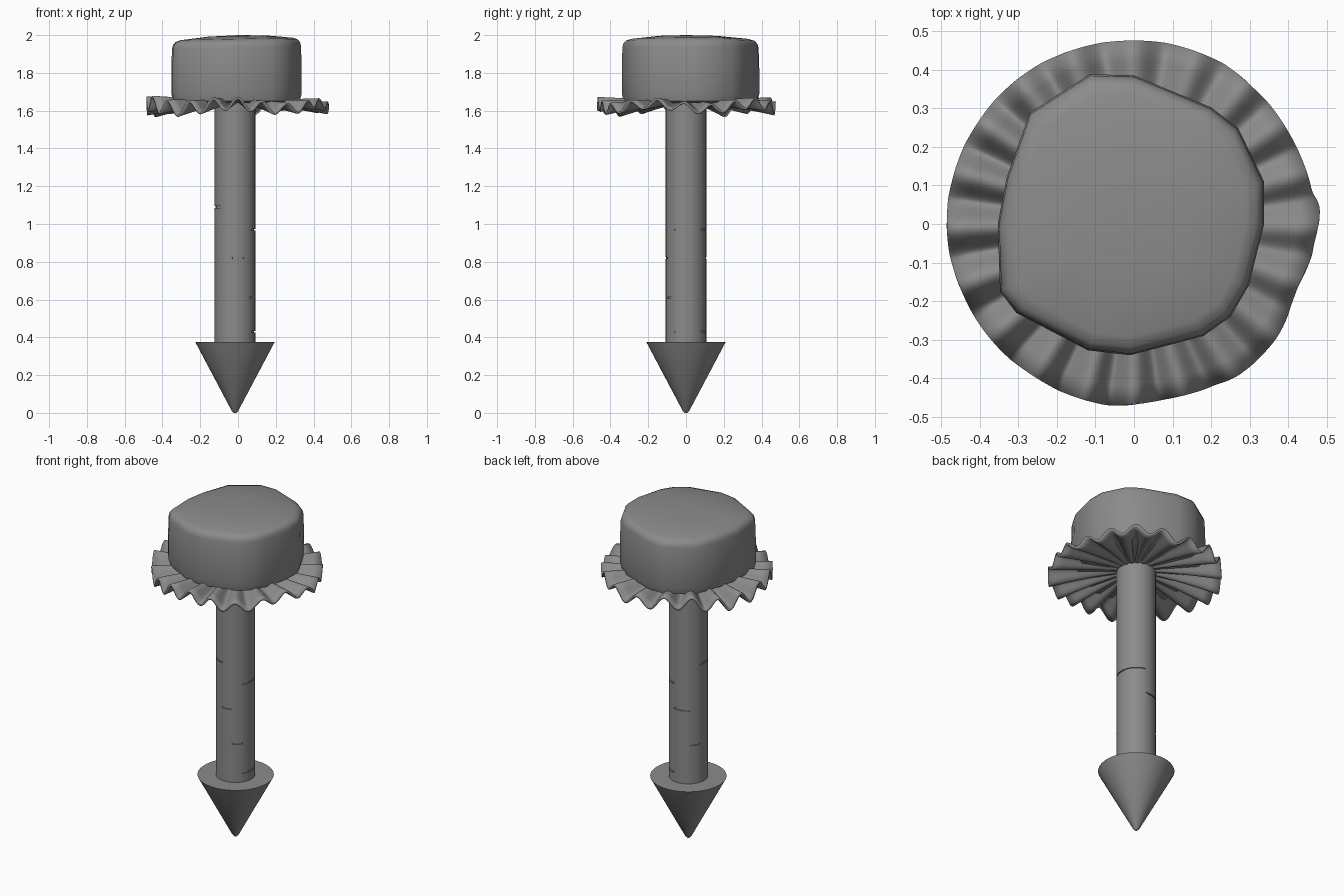
import bpy, bmesh
from math import sin, cos, radians, pi, tau

if "Cube" in bpy.data.objects:
    bpy.data.objects.remove(bpy.data.objects["Cube"])

CX = -0.016  # axis of shaft and point
grey = bpy.data.materials.new("dark_grey")
grey.diffuse_color = (0.26, 0.26, 0.26, 1)
grey.use_nodes = True
grey.node_tree.nodes["Principled BSDF"].inputs["Base Color"].default_value = grey.diffuse_color


def make(name, bm, angle=35):
    bmesh.ops.recalc_face_normals(bm, faces=bm.faces[:])
    me = bpy.data.meshes.new(name)
    bm.to_mesh(me)
    bm.free()
    me.materials.append(grey)
    ob = bpy.data.objects.new(name, me)
    bpy.context.collection.objects.link(ob)
    bpy.ops.object.select_all(action='DESELECT')
    bpy.context.view_layer.objects.active = ob
    ob.select_set(True)
    bpy.ops.object.shade_smooth_by_angle(angle=radians(angle))
    return ob


def bridge(bm, a, b):
    n = len(a)
    for i in range(n):
        j = (i + 1) % n
        bm.faces.new((a[i], a[j], b[j], b[i]))


def lathe(name, profile, n=64):
    bm = bmesh.new()
    rings = [[bm.verts.new((CX + r * cos(tau * i / n), r * sin(tau * i / n), z))
              for i in range(n)] for r, z in profile]
    for a, b in zip(rings, rings[1:]):
        bridge(bm, a, b)
    bm.faces.new(rings[0])
    bm.faces.new(rings[-1])
    make(name, bm)


# Pointed base and inner core of the shaft
lathe("point", [(0.006, 0.0), (0.018, 0.012), (0.21, 0.375)])
lathe("shaft_core", [(0.102, 0.37), (0.102, 1.645)])

# Staves wrapped around the core, with narrow gaps as the seams
staves = [(-35, 78, (0.43, 0.97)), (78, 130, (0.82,)), (130, 160, (0.61,)),
          (160, 262, (1.09,)), (262, 295, (0.82,)), (295, 325, (0.61,))]
bm = bmesh.new()
for a0, a1, cuts in staves:
    a0, a1 = radians(a0 + 0.05), radians(a1 - 0.05)
    n = max(4, int((a1 - a0) / radians(6)))
    levels = [0.37, *cuts, 1.645]
    for z0, z1 in zip(levels, levels[1:]):
        loops = []
        for z in (z0 + 0.004, z1 - 0.004):
            arc = [a0 + (a1 - a0) * i / n for i in range(n + 1)]
            pts = [(0.1075, a) for a in arc] + [(0.1, a) for a in reversed(arc)]
            loops.append([bm.verts.new((CX + r * cos(a), r * sin(a), z)) for r, a in pts])
        bridge(bm, *loops)
        bm.faces.new(loops[0])
        bm.faces.new(loops[1])
make("shaft_staves", bm)

# Wavy ruffle, fluted more strongly toward its rim
rim = [(-180, .485), (-147, .477), (-122, .472), (-100, .474), (-80, .461), (-65, .465),
       (-55, .476), (-42, .474), (-22, .455), (-8, .468), (4, .482), (12, .468), (25, .465),
       (45, .468), (62, .475), (90, .475), (135, .482), (180, .485)]


def rim_radius(deg):
    for (a, r), (b, s) in zip(rim, rim[1:]):
        if deg <= b:
            t = (deg - a) / (b - a)
            t = t * t * (3 - 2 * t)
            return r + (s - r) * t
    return rim[-1][1]


bm = bmesh.new()
N, rings = 360, []
for k in range(9):
    f = 0.12 + 0.88 * k / 8
    ring = []
    for i in range(N):
        a = -pi + tau * i / N
        b = a + pi / 2
        amp = 0.031 - 0.008 * cos(a)
        wave = amp * f ** 1.3 * cos(20 * b + 0.9 * sin(b) + 0.5 * sin(3 * b))
        r = rim_radius(a * 180 / pi) * f
        z = 1.645 - 0.022 * f * f + wave + 0.014 * f * f * cos(5 * a + 2.0)
        ring.append(bm.verts.new((r * cos(a), r * sin(a), z)))
    rings.append(ring)
for a, b in zip(rings, rings[1:]):
    bridge(bm, a, b)
ruffle = make("ruffle", bm, 60)
mod = ruffle.modifiers.new("thickness", 'SOLIDIFY')
mod.thickness = 0.012
mod.offset = 0

# Faceted, softly rounded cap
outline = [(-.115, .388), (-.27, .288), (-.33, .12), (-.353, 0), (-.347, -.175),
           (-.305, -.23), (-.12, -.327), (-.01, -.34), (.18, -.29), (.25, -.24),
           (.297, -.16), (.337, .0), (.337, .11), (.27, .248), (.2, .302), (0, .385)]
bm = bmesh.new()
rings = [[bm.verts.new((x * s, y * s, z + (0.022 * x if z > 1.9 else 0) * s)) for x, y in outline]
         for s, z in [(0.90, 1.64), (0.97, 1.65), (1, 1.69), (1, 1.82), (0.99, 1.935),
                      (0.975, 1.955), (0.94, 1.97), (0.86, 1.98), (0.45, 1.995)]]
for a, b in zip(rings, rings[1:]):
    bridge(bm, a, b)
bm.faces.new(rings[0])
top = bm.verts.new((0, 0, 2.0))
for i, v in enumerate(rings[-1]):
    bm.faces.new((v, rings[-1][(i + 1) % len(outline)], top))
make("cap", bm, 50)
